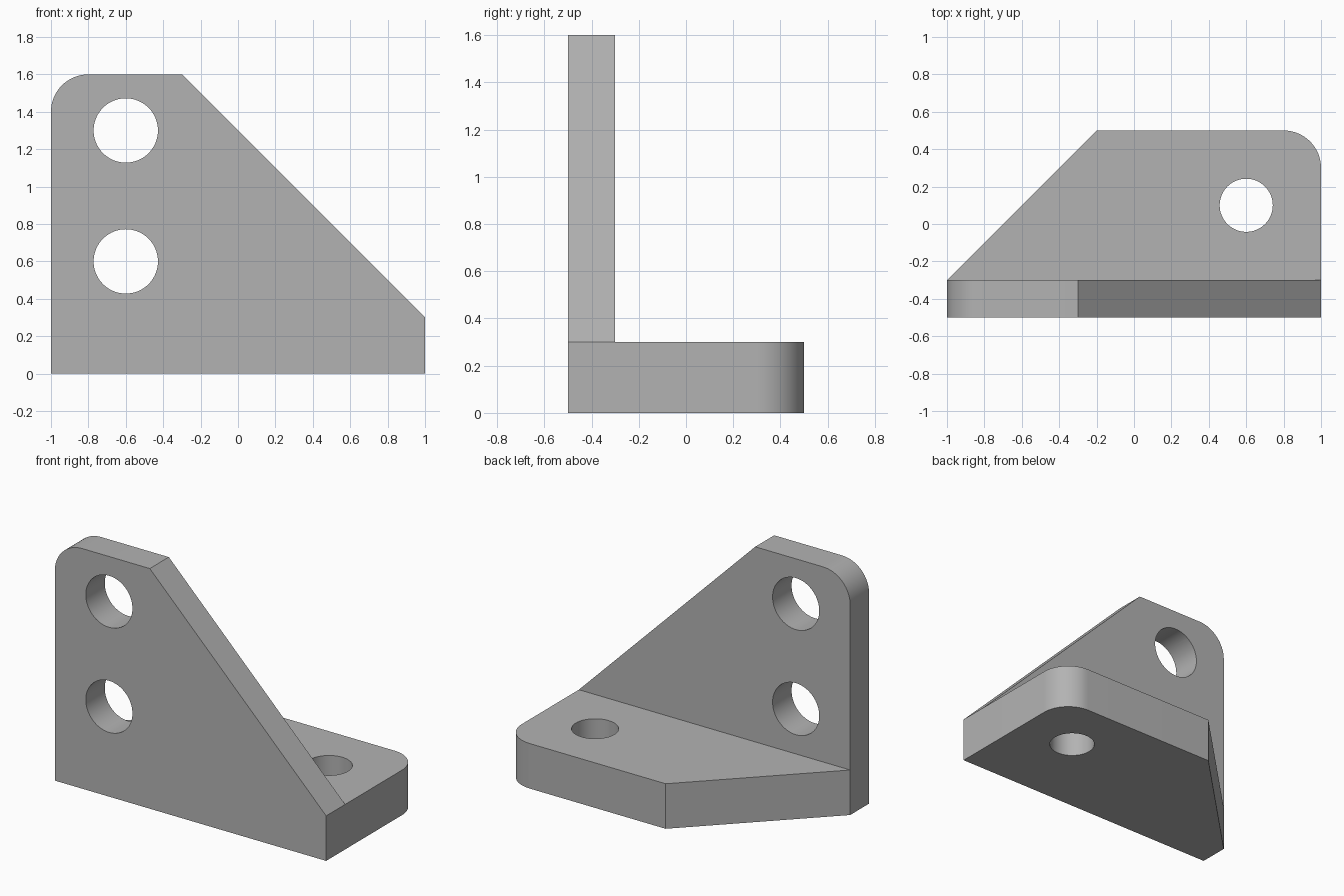
import bpy
from math import sin, cos, pi
from mathutils import Vector

cube = bpy.data.objects.get("Cube")
if cube:
    bpy.data.objects.remove(cube, do_unlink=True)

# Plain grey metal
grey = bpy.data.materials.new("grey_metal")
grey.use_nodes = True
color = (0.45, 0.45, 0.45, 1)
grey.diffuse_color = color
grey.node_tree.nodes["Principled BSDF"].inputs["Base Color"].default_value = color


def arc(cx, cy, r, start, sweep, steps):
    """Points along a circular arc."""
    angles = [start + sweep * i / steps for i in range(steps + 1)]
    return [(cx + r * cos(a), cy + r * sin(a)) for a in angles]


def prism(name, outline, low, high, axis):
    """Extrude a 2D outline along y (outline in x,z) or z (outline in x,y)."""
    def place(p, d):
        return Vector((p[0], d, p[1]) if axis == "y" else (p[0], p[1], d))
    n = len(outline)
    verts = [place(p, d) for d in (low, high) for p in outline]
    faces = [list(reversed(range(n))), list(range(n, 2 * n))]
    faces += [[i, (i + 1) % n, n + (i + 1) % n, n + i] for i in range(n)]
    if axis == "y":
        faces = [f[::-1] for f in faces]
    mesh = bpy.data.meshes.new(name)
    mesh.from_pydata(verts, [], faces)
    mesh.materials.append(grey)
    obj = bpy.data.objects.new(name, mesh)
    bpy.context.collection.objects.link(obj)
    return obj


def combine(target, other, operation):
    """Apply a boolean and discard the helper."""
    other.hide_render = True
    mod = target.modifiers.new(operation.lower(), "BOOLEAN")
    mod.operation, mod.object, mod.solver = operation, other, "EXACT"
    bpy.context.view_layer.objects.active = target
    bpy.ops.object.modifier_apply(modifier=mod.name)
    bpy.data.objects.remove(other, do_unlink=True)


# Upright plate: rounded top corner, long sloping edge
wall_outline = [(-1, 0), (1, 0), (1, 0.3), (-0.3, 1.6)]
wall_outline += arc(-0.8, 1.4, 0.2, pi / 2, pi / 2, 16)
bracket = prism("angle_bracket", wall_outline, -0.5, -0.3, "y")

# Foot plate: rounded back corner, chamfered side, overlapping the upright
foot_outline = [(-1, -0.4), (1, -0.4)]
foot_outline += arc(0.8, 0.3, 0.2, 0, pi / 2, 16)
foot_outline += [(-0.2, 0.5), (-1, -0.3)]
combine(bracket, prism("foot_plate", foot_outline, 0, 0.3, "z"), "UNION")

# Bolt holes
for z in (0.6, 1.3):
    hole = arc(-0.6, z, 0.172, 0, 2 * pi, 64)[:-1]
    combine(bracket, prism("wall_hole", hole, -0.7, -0.1, "y"), "DIFFERENCE")
hole = arc(0.6, 0.1, 0.142, 0, 2 * pi, 64)[:-1]
combine(bracket, prism("foot_hole", hole, -0.2, 0.5, "z"), "DIFFERENCE")

# Smooth curves, crisp edges
bpy.ops.object.select_all(action="DESELECT")
bracket.select_set(True)
bpy.context.view_layer.objects.active = bracket
bpy.ops.object.shade_smooth_by_angle(angle=pi / 6)
